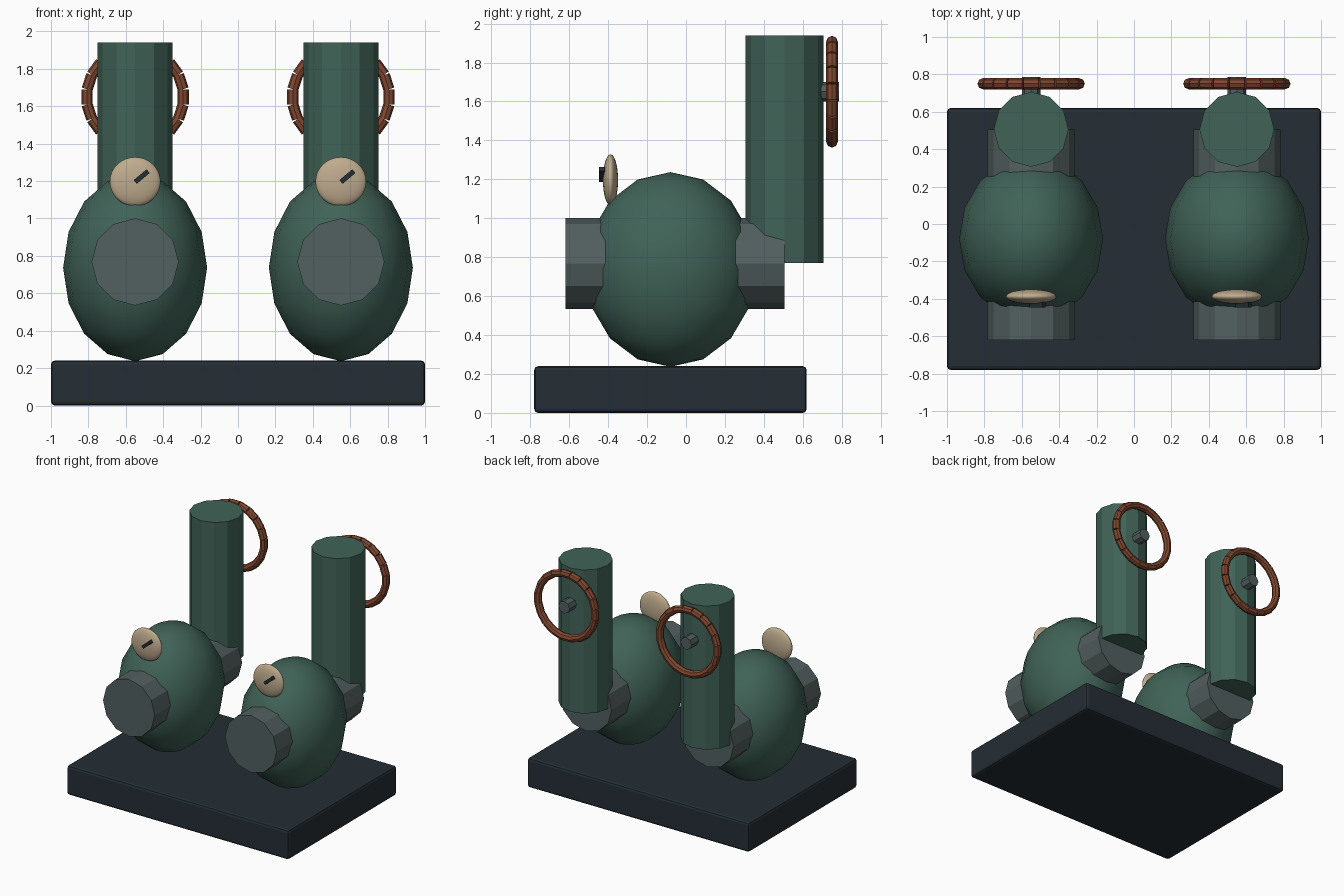
import bpy
from math import pi, sin, cos, radians, tau

if "Cube" in bpy.data.objects:
    bpy.data.objects.remove(bpy.data.objects["Cube"])


def material(name, rgb):
    m = bpy.data.materials.new(name)
    m.diffuse_color = (*rgb, 1)
    m.use_nodes = True
    m.node_tree.nodes["Principled BSDF"].inputs["Base Color"].default_value = m.diffuse_color
    return m


GREEN = material("green_paint", (0.052, 0.125, 0.095))
STEEL = material("grey_steel", (0.085, 0.115, 0.115))
DARK = material("dark_metal", (0.018, 0.027, 0.035))
RUST = material("rust_red", (0.22, 0.065, 0.03))
CREAM = material("cream_dial", (0.52, 0.41, 0.27))


def finish(name, mat, smooth=False):
    o = bpy.context.object
    o.name = name
    o.data.materials.append(mat)
    if smooth:
        bpy.ops.object.shade_smooth()
    return o


def box(name, loc, size, mat, rot=(0, 0, 0), bevel=0):
    bpy.ops.mesh.primitive_cube_add(size=1, location=loc, rotation=rot)
    o = finish(name, mat)
    o.scale = size
    if bevel:
        bpy.ops.object.transform_apply(location=False, rotation=False, scale=True)
        b = o.modifiers.new("bevel", 'BEVEL')
        b.width, b.segments = bevel, 2
    return o


def ball(name, loc, radii, mat, segments, rings):
    bpy.ops.mesh.primitive_uv_sphere_add(segments=segments, ring_count=rings, radius=1, location=loc)
    o = finish(name, mat, True)
    o.scale = radii
    return o


def rod(name, loc, radius, length, mat, sides=12, rot=(0, 0, 0)):
    bpy.ops.mesh.primitive_cylinder_add(vertices=sides, radius=radius, depth=length,
                                        location=loc, rotation=rot)
    return finish(name, mat)


def handwheel(name, x, y, z, radius, thick, count=20):
    # ring of short straight bars, joined into one object
    bars = []
    for i in range(count):
        a = tau * i / count
        bars.append(rod(name, (x + radius * cos(a), y, z + radius * sin(a)), thick,
                        2 * radius * sin(pi / count), RUST, 8, (0, -a, 0)))
    for b in bars:
        b.select_set(True)
    bpy.ops.object.join()
    bpy.context.object.name = name


# base plinth
box("base", (0, -0.08, 0.12), (2, 1.4, 0.24), DARK, bevel=0.02)

# two identical pump units
for side, x in (("left", -0.55), ("right", 0.55)):
    ball(side + "_pump_body", (x, -0.08, 0.737), (0.385, 0.44, 0.5), GREEN, 16, 8)
    rod(side + "_flange", (x, -0.057, 0.768), 0.233, 1.125, STEEL, rot=(pi / 2, 0, 0))
    rod(side + "_riser_pipe", (x, 0.506, 1.355), 0.2, 1.17, GREEN)
    # valve wheel behind the pipe
    rod(side + "_wheel_hub", (x, 0.73, 1.65), 0.05, 0.11, STEEL, 8, (pi / 2, 0, 0))
    handwheel(side + "_handwheel", x, 0.75, 1.65, 0.257, 0.03)
    # gauge
    ball(side + "_gauge_dial", (x, -0.388, 1.197), (0.136, 0.039, 0.131), CREAM, 24, 16)
    box(side + "_gauge_needle", (x + 0.035, -0.43, 1.224), (0.09, 0.035, 0.026), DARK,
        (0, radians(-40), 0))
